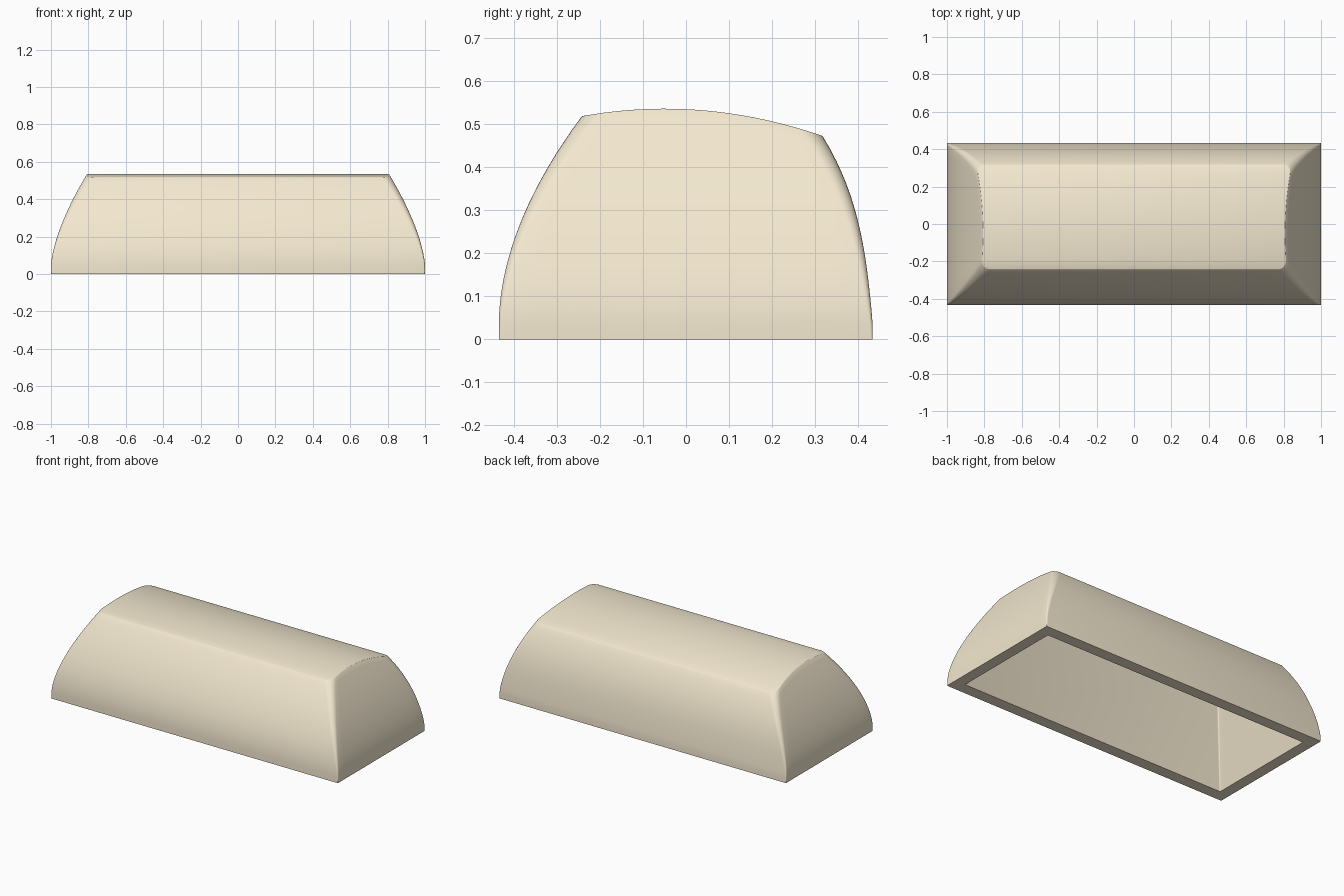
import bpy, bmesh, math

if "Cube" in bpy.data.objects:
    bpy.data.objects.remove(bpy.data.objects["Cube"])

ARC, SIDE = 6, 16   # corner segments, side subdivisions


def half_ring(hx, yf, yb, r):
    """Right half of a rounded rectangle, front to back."""
    pts = []
    for i in range(ARC + 1):
        a = math.radians(-90 + 90 * i / ARC)
        pts.append((hx - r + r * math.cos(a), yf + r + r * math.sin(a)))
    for i in range(1, SIDE):
        pts.append((hx, yf + r + (yb - yf - 2 * r) * i / SIDE))
    for i in range(ARC + 1):
        a = math.radians(90 * i / ARC)
        pts.append((hx - r + r * math.cos(a), yb - r + r * math.sin(a)))
    return pts


def outer_section(z):
    """Bulging outer walls: straight skirt, then curving inward."""
    u = max(z - 0.04, 0)
    w = u / 0.43
    return half_ring(1 - 0.19 * (u / 0.49) ** 1.55,
                     -0.434 + 0.194 * (u / 0.48) ** 1.85,
                     0.433 - 0.04 * w - 0.075 * w ** 3,
                     0.004 + 0.08 * z)


def top_height(y):
    return 0.535 - 0.47 * (y + 0.05) ** 2


def outer_ring(t):
    """Ring at fraction t of the height, following the arched top."""
    n = len(outer_section(0))
    ring = []
    for i in range(n):
        z = t * 0.5
        for _ in range(16):
            x, y = outer_section(z)[i]
            z = t * top_height(y)
        ring.append((x, y, z))
    return ring


def flat_ring(hx, yf, yb, r, z):
    return [(x, y, z) for x, y in half_ring(hx, yf, yb, r)]


# Rings run from the cavity ceiling, out over the rim, up to the arched top
rings = [flat_ring(0.79, -0.21, 0.27, 0.01, 0.44),
         flat_ring(0.93, -0.36, 0.36, 0.006, 0.0)]
rings += [outer_ring(t) for t in [0, 0.08] + [0.08 + 0.92 * i / 18 for i in range(1, 19)]]

bm = bmesh.new()
loops = []
for ring in rings:
    right = [bm.verts.new(p) for p in ring]
    left = [bm.verts.new((-x, y, z)) for x, y, z in ring]
    loops.append(right + left[::-1])
n = len(loops[0])
for a, b in zip(loops, loops[1:]):
    for i in range(n):
        j = (i + 1) % n
        bm.faces.new((a[i], a[j], b[j], b[i]))
# Ceiling and arched top as strips from right to left
for loop in (loops[0], loops[-1]):
    for i in range(n // 2 - 1):
        bm.faces.new((loop[i], loop[i + 1], loop[n - 2 - i], loop[n - 1 - i]))
bmesh.ops.recalc_face_normals(bm, faces=bm.faces)

# Slightly soften the rim around the arched top
top = set(loops[-1])
edges = [e for e in bm.edges if e.verts[0] in top and e.verts[1] in top
         and e.calc_face_angle(0) > math.radians(25)]
bmesh.ops.bevel(bm, geom=edges, offset=0.004, segments=2, profile=0.5,
                affect='EDGES', clamp_overlap=True)

mesh = bpy.data.meshes.new("long_key_cap")
bm.to_mesh(mesh)
bm.free()
cap = bpy.data.objects.new("long_key_cap", mesh)
bpy.context.collection.objects.link(cap)
bpy.context.view_layer.objects.active = cap
cap.select_set(True)
bpy.ops.object.shade_smooth_by_angle(angle=math.radians(40))

# Warm beige plastic
mat = bpy.data.materials.new("beige_plastic")
mat.diffuse_color = (0.90, 0.81, 0.63, 1)
mat.use_nodes = True
mat.node_tree.nodes["Principled BSDF"].inputs["Base Color"].default_value = mat.diffuse_color
mesh.materials.append(mat)
